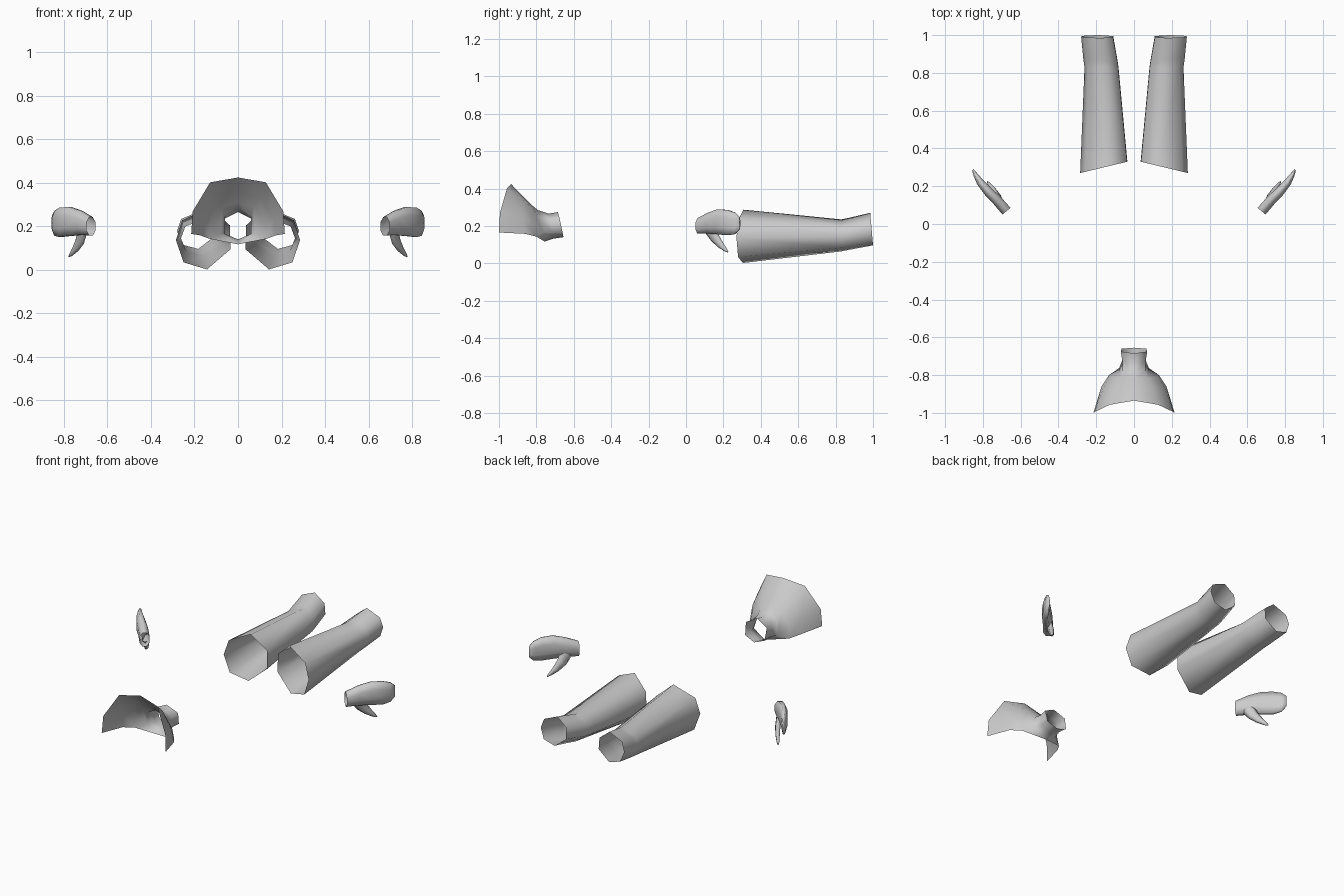
import bpy, bmesh
from math import sin, cos, tau
from mathutils import Vector

if "Cube" in bpy.data.objects:
    bpy.data.objects.remove(bpy.data.objects["Cube"])


def loft(bm, rings, closed=True, cap=False):
    """Bridge rings of equal length with quads."""
    rows = [[bm.verts.new(p) for p in r] for r in rings]
    n = len(rows[0])
    for a, b in zip(rows, rows[1:]):
        for i in range(n if closed else n - 1):
            j = (i + 1) % n
            bm.faces.new((a[i], a[j], b[j], b[i]))
    if cap:
        bm.faces.new(rows[-1])


def finish(bm, name):
    bmesh.ops.remove_doubles(bm, verts=bm.verts, dist=0.0005)
    bmesh.ops.recalc_face_normals(bm, faces=bm.faces)
    for f in bm.faces:
        f.smooth = True
    me = bpy.data.meshes.new(name)
    bm.to_mesh(me)
    bm.free()
    ob = bpy.data.objects.new(name, me)
    bpy.context.collection.objects.link(ob)
    return ob


def sided(pts, s):
    return [(p[0] * s, p[1], p[2]) for p in pts]


# Lower leg: seven-sided open tube, knee section rescaled to each box
KNEE = [(.285, .138), (.25, .037), (.142, .005), (.035, .096),
        (.037, .205), (.13, .287), (.257, .228)]


def leg_ring(x0, x1, z0, z1, y_in, y_out, y_tilt=0):
    ring = []
    for x, z in KNEE:
        u, v = (x - .035) / .25, (z - .005) / .282
        ring.append((x0 + u * (x1 - x0), y_in + u * (y_out - y_in) - y_tilt * v, z0 + v * (z1 - z0)))
    return ring


LEG = [leg_ring(.035, .285, .002, .287, .33, .27),
       leg_ring(.082, .262, .064, .235, .83, .83),
       leg_ring(.088, .268, .072, .243, .87, .87),
       leg_ring(.11, .28, .096, .27, 1.0, 1.0, .015)]

# Mitten hand: x, y, z low, z high, half thickness
PALM = [(.675, .068, .155, .245, .030), (.722, .122, .155, .275, .029),
        (.772, .172, .15, .294, .027), (.815, .222, .145, .291, .021),
        (.840, .262, .152, .276, .013), (.853, .287, .18, .25, .006)]
# Thumb: x, y, z, half length, half thickness
THUMB = [(.715, .125, .185, .038, .018), (.725, .155, .135, .031, .016),
         (.745, .185, .098, .022, .013), (.767, .213, .070, .011, .008),
         (.776, .224, .060, .003, .003)]
ALONG = Vector((.64, .77, 0))
ACROSS = Vector((-.77, .64, 0))


def palm_ring(x, y, z0, z1, t):
    c = Vector((x, y, (z0 + z1) / 2))
    return [c + ACROSS * t * cos(a) + Vector((0, 0, (z1 - z0) / 2 * sin(a)))
            for a in (tau * (i + .5) / 8 for i in range(8))]


def thumb_ring(x, y, z, w, t):
    c = Vector((x, y, z))
    slant = (ALONG * .85 + Vector((0, 0, .5)))
    return [c + slant * w * cos(tau * i / 6) + ACROSS * t * sin(tau * i / 6) for i in range(6)]


for side, s in (("right", 1), ("left", -1)):
    bm = bmesh.new()
    loft(bm, [sided(r, s) for r in LEG])
    finish(bm, side + "_lower_leg")

    bm = bmesh.new()
    loft(bm, [sided(palm_ring(*p), s) for p in PALM], cap=True)
    loft(bm, [sided(thumb_ring(*p), s) for p in THUMB], cap=True)
    finish(bm, side + "_hand")

# Collar: half columns from top centre to lower edge, flared rim to neck end
COLLAR = [
    [(0, -.935, .424), (.128, -.957, .402), (.208, -.995, .268), (.215, -1.0, .165)],
    [(0, -.865, .352), (.10, -.87, .338), (.163, -.87, .24), (.172, -.86, .158)],
    [(0, -.82, .308), (.07, -.815, .288), (.125, -.81, .21), (.132, -.80, .143)],
    [(0, -.79, .284), (.06, -.78, .245), (.078, -.762, .165), (0, -.756, .117)],
    [(0, -.735, .266), (.062, -.725, .234), (.06, -.715, .165), (0, -.71, .132)],
    [(0, -.685, .274), (.07, -.675, .238), (.065, -.66, .165), (0, -.655, .14)],
]
bm = bmesh.new()
for s in (1, -1):
    loft(bm, [sided(r, s) for r in COLLAR], closed=False)
finish(bm, "neck_collar")
